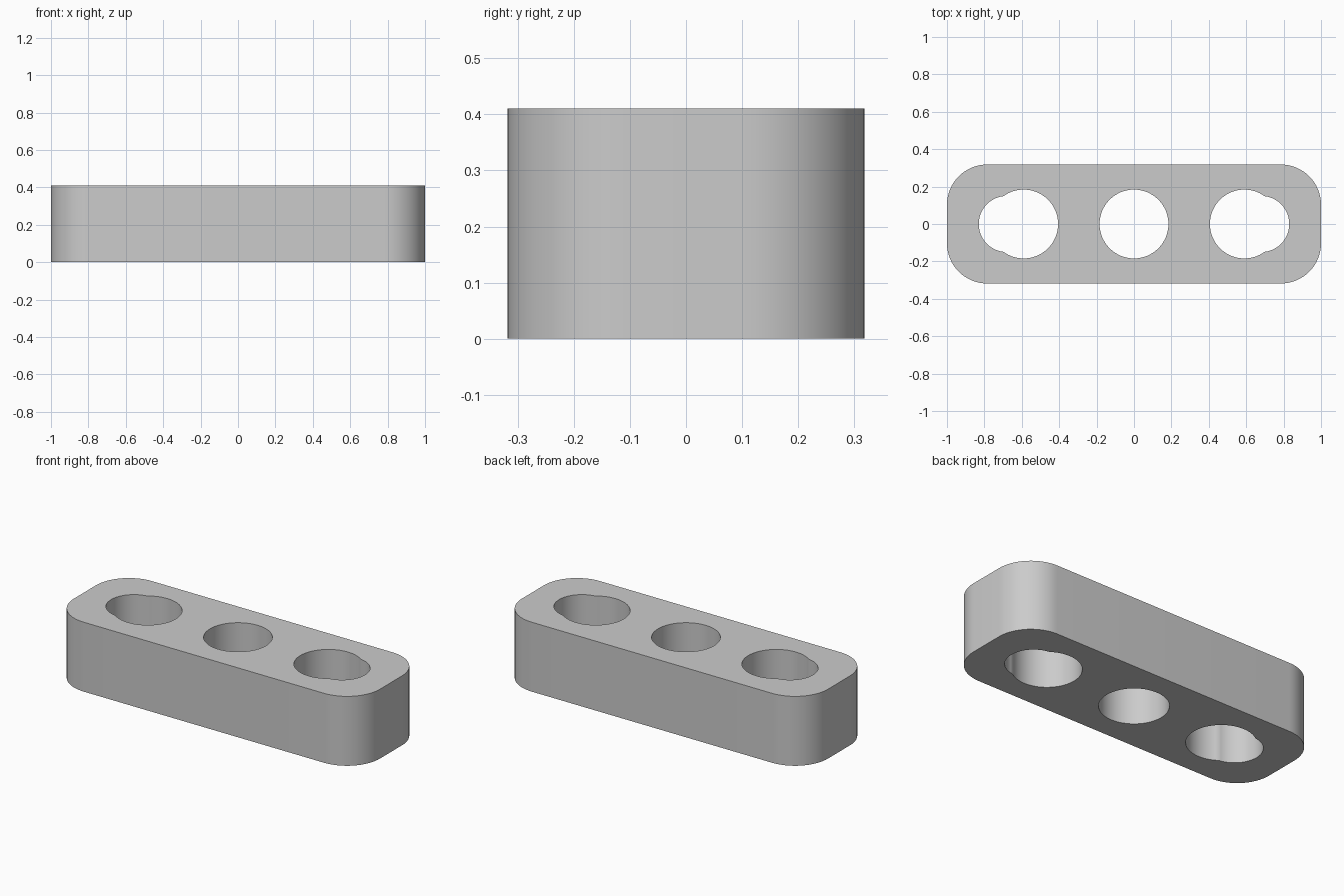
import bpy, bmesh
from math import sin, cos, atan2, sqrt, pi, radians

cube = bpy.data.objects.get("Cube")
if cube:
    bpy.data.objects.remove(cube, do_unlink=True)

LENGTH, WIDTH, HEIGHT, CORNER = 2.0, 0.636, 0.41, 0.215
HOLE_R, HOLE_X = 0.184, 0.59
NOTCH_R, NOTCH_X = 0.15, 0.68


def arc(cx, cy, r, start, end, steps):
    return [(cx + r * cos(start + (end - start) * i / steps),
             cy + r * sin(start + (end - start) * i / steps))
            for i in range(steps + 1)]


# Rounded outer outline
outline = []
for k, (sx, sy) in enumerate([(1, 1), (-1, 1), (-1, -1), (1, -1)]):
    outline += arc(sx * (LENGTH / 2 - CORNER), sy * (WIDTH / 2 - CORNER),
                   CORNER, k * pi / 2, (k + 1) * pi / 2, 16)

# Round middle hole
middle_hole = arc(0, 0, HOLE_R, 0, 2 * pi, 64)[:-1]

# End hole: a large circle joined to a smaller one nearer the end
d = NOTCH_X - HOLE_X
ix = (HOLE_R ** 2 - NOTCH_R ** 2 + d ** 2) / (2 * d)
iy = sqrt(HOLE_R ** 2 - ix ** 2)
a, b = atan2(iy, ix), atan2(iy, ix - d)
left_hole = (arc(HOLE_X, 0, HOLE_R, a, 2 * pi - a, 48)
             + arc(NOTCH_X, 0, NOTCH_R, -b, b, 32)[1:-1])
right_hole = [(-x, y) for x, y in left_hole]

# Filled profile extruded to full height
curve = bpy.data.curves.new("bar_profile", "CURVE")
curve.dimensions = "2D"
curve.fill_mode = "BOTH"
curve.extrude = HEIGHT / 2
for loop in (outline, middle_hole, left_hole, right_hole):
    spline = curve.splines.new("POLY")
    spline.points.add(len(loop) - 1)
    for p, (x, y) in zip(spline.points, loop):
        p.co = (x, y, 0, 1)
    spline.use_cyclic_u = True
bar = bpy.data.objects.new("holed_bar", curve)
bpy.context.collection.objects.link(bar)
bpy.ops.object.select_all(action="DESELECT")
bar.select_set(True)
bpy.context.view_layer.objects.active = bar
bpy.ops.object.convert(target="MESH")
bar = bpy.context.object
bar.name = "holed_bar"

# Weld the caps to the walls and stand the bar on the ground
bm = bmesh.new()
bm.from_mesh(bar.data)
bmesh.ops.remove_doubles(bm, verts=bm.verts, dist=0.0001)
bmesh.ops.translate(bm, verts=bm.verts, vec=(0, 0, HEIGHT / 2))
bmesh.ops.recalc_face_normals(bm, faces=bm.faces)
bm.to_mesh(bar.data)
bm.free()
bpy.ops.object.shade_smooth_by_angle(angle=radians(25))

# Plain grey
grey = bpy.data.materials.new("plain_grey")
grey.use_nodes = True
color = (0.6, 0.6, 0.6, 1)
grey.diffuse_color = color
grey.node_tree.nodes["Principled BSDF"].inputs["Base Color"].default_value = color
bar.data.materials.clear()
bar.data.materials.append(grey)
